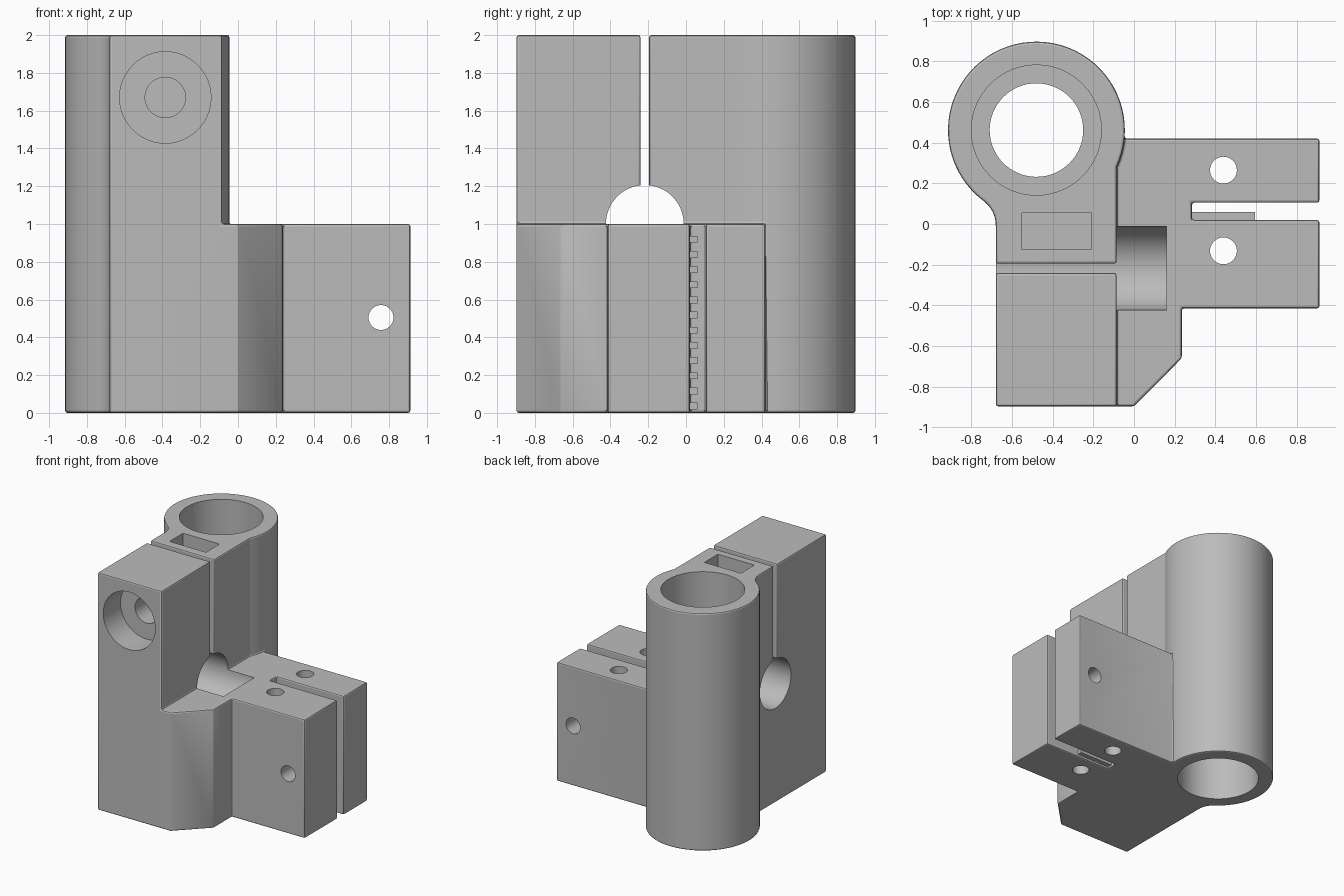
import bpy, bmesh
from math import sin, cos, radians, degrees, atan2, asin, sqrt, pi
from mathutils import Matrix, Vector

if "Cube" in bpy.data.objects:
    bpy.data.objects.remove(bpy.data.objects["Cube"], do_unlink=True)

grey = bpy.data.materials.new("plain grey")
grey.use_nodes = True
colour = (0.5, 0.5, 0.5, 1)
grey.diffuse_color = colour
grey.node_tree.nodes["Principled BSDF"].inputs["Base Color"].default_value = colour


def add_object(name, bm):
    bmesh.ops.recalc_face_normals(bm, faces=bm.faces)
    mesh = bpy.data.meshes.new(name)
    bm.to_mesh(mesh)
    bm.free()
    mesh.materials.append(grey)
    ob = bpy.data.objects.new(name, mesh)
    bpy.context.collection.objects.link(ob)
    return ob


def prism(name, outline, z0, z1):
    bm = bmesh.new()
    face = bm.faces.new([bm.verts.new((x, y, z0)) for x, y in outline])
    top = bmesh.ops.extrude_face_region(bm, geom=[face])["geom"]
    bmesh.ops.translate(bm, vec=(0, 0, z1 - z0),
                        verts=[v for v in top if isinstance(v, bmesh.types.BMVert)])
    return add_object(name, bm)


def box(name, x0, x1, y0, y1, z0, z1):
    return prism(name, [(x0, y0), (x1, y0), (x1, y1), (x0, y1)], z0, z1)


def cylinder(name, radius, start, end, sides=48):
    a, b = Vector(start), Vector(end)
    turn = (b - a).to_track_quat("Z", "Y").to_matrix().to_4x4()
    bm = bmesh.new()
    bmesh.ops.create_cone(bm, cap_ends=True, segments=sides, radius1=radius, radius2=radius,
                          depth=(b - a).length, matrix=Matrix.Translation((a + b) / 2) @ turn)
    return add_object(name, bm)


def arc(cx, cy, r, a0, a1, steps):
    angles = [radians(a0 + (a1 - a0) * i / steps) for i in range(steps + 1)]
    return [(cx + r * cos(a), cy + r * sin(a)) for a in angles]


def apply(ob, mod):
    bpy.context.view_layer.objects.active = ob
    bpy.ops.object.modifier_apply(modifier=mod.name)


def cut(ob, cutter):
    mod = ob.modifiers.new("cut", "BOOLEAN")
    mod.operation, mod.solver, mod.object = "DIFFERENCE", "EXACT", cutter
    apply(ob, mod)
    bpy.data.objects.remove(cutter, do_unlink=True)


# Main dimensions
left, side, front, back, right = -0.68, -0.085, -0.897, 0.42, 0.912
cx, cy, R = -0.48, 0.462, 0.435
fr = 0.15                                    # fillet from sleeve to column
fx = left - fr
fy = cy - sqrt((R + fr) ** 2 - (fx - cx) ** 2)
a_back = degrees(asin((back - cy) / R))
a_fillet = degrees(atan2(fy - cy, fx - cx)) % 360
a_side = -degrees(atan2(sqrt(R ** 2 - (side - cx) ** 2), side - cx))

# Whole footprint at full height, then the low step is cut away
outline = [(left, front), (0, front), (0.235, -0.66), (0.235, -0.415),
           (right, -0.415), (right, back)]
outline += arc(cx, cy, R, a_back, a_fillet, 48)
outline += arc(fx, fy, fr, a_fillet - 180, 0, 8)[1:]
body = prism("bracket_body", outline, 0, 2)
step = [(side, -1.1)] + arc(cx, cy, R, a_side, a_back, 4) + [(0, 0.6), (1.1, 0.6), (1.1, -1.1)]
cut(body, prism("step_cutter", step, 1, 2.2))

# Clamp gap in the column and belt slot in the arm
cut(body, box("gap_cutter", -1, 0.05, -0.241, -0.195, 1.06, 2.2))
cut(body, box("belt_cutter", 0.285, 1.1, 0.02, 0.105, -0.1, 1.1))

# Softened outer edges
bevel = body.modifiers.new("soft_edges", "BEVEL")
bevel.width, bevel.segments = 0.012, 2
bevel.limit_method, bevel.angle_limit = "ANGLE", radians(35)
bevel.use_clamp_overlap = False
apply(body, bevel)

# Sleeve bore with a shoulder halfway
cut(body, cylinder("top_bore", 0.32, (cx, cy, 1.05), (cx, cy, 2.1), 64))
cut(body, cylinder("bottom_bore", 0.32, (cx, cy, -0.1), (cx, cy, 0.95), 64))
cut(body, cylinder("shoulder_bore", 0.23, (cx, cy, 0.9), (cx, cy, 1.1), 64))

# Cross rod hole, ending inside the low block
cut(body, cylinder("rod_hole", 0.206, (-1, -0.218, 1.0), (0.16, -0.218, 1.0), 64))

# Clamp screw hole with its head recess and nut pocket
cut(body, cylinder("head_recess", 0.242, (-0.385, -1, 1.67), (-0.385, front + 0.23, 1.67)))
cut(body, cylinder("screw_hole", 0.107, (-0.385, -0.8, 1.67), (-0.385, 0.04, 1.67)))
cut(body, box("nut_pocket", -0.55, -0.21, -0.125, 0.055, 1.48, 2.1))

# Arm screw holes
for y in (0.265, -0.132):
    cut(body, cylinder("arm_hole", 0.066, (0.44, y, -0.1), (0.44, y, 1.1), 32))
cut(body, cylinder("arm_cross_hole", 0.066, (0.757, -0.6, 0.505), (0.757, 0.6, 0.505), 32))

# Belt teeth inside the slot
teeth = []
for i in range(12):
    z = 0.036 + 0.0803 * i
    teeth.append(box(f"belt_tooth_{i + 1}", 0.275, 0.595, 0.012, 0.06, z - 0.018, z + 0.018))

# Smooth curved walls, keep flat faces crisp
bpy.ops.object.select_all(action="DESELECT")
body.select_set(True)
bpy.context.view_layer.objects.active = body
bpy.ops.object.shade_smooth_by_angle(angle=radians(20))
